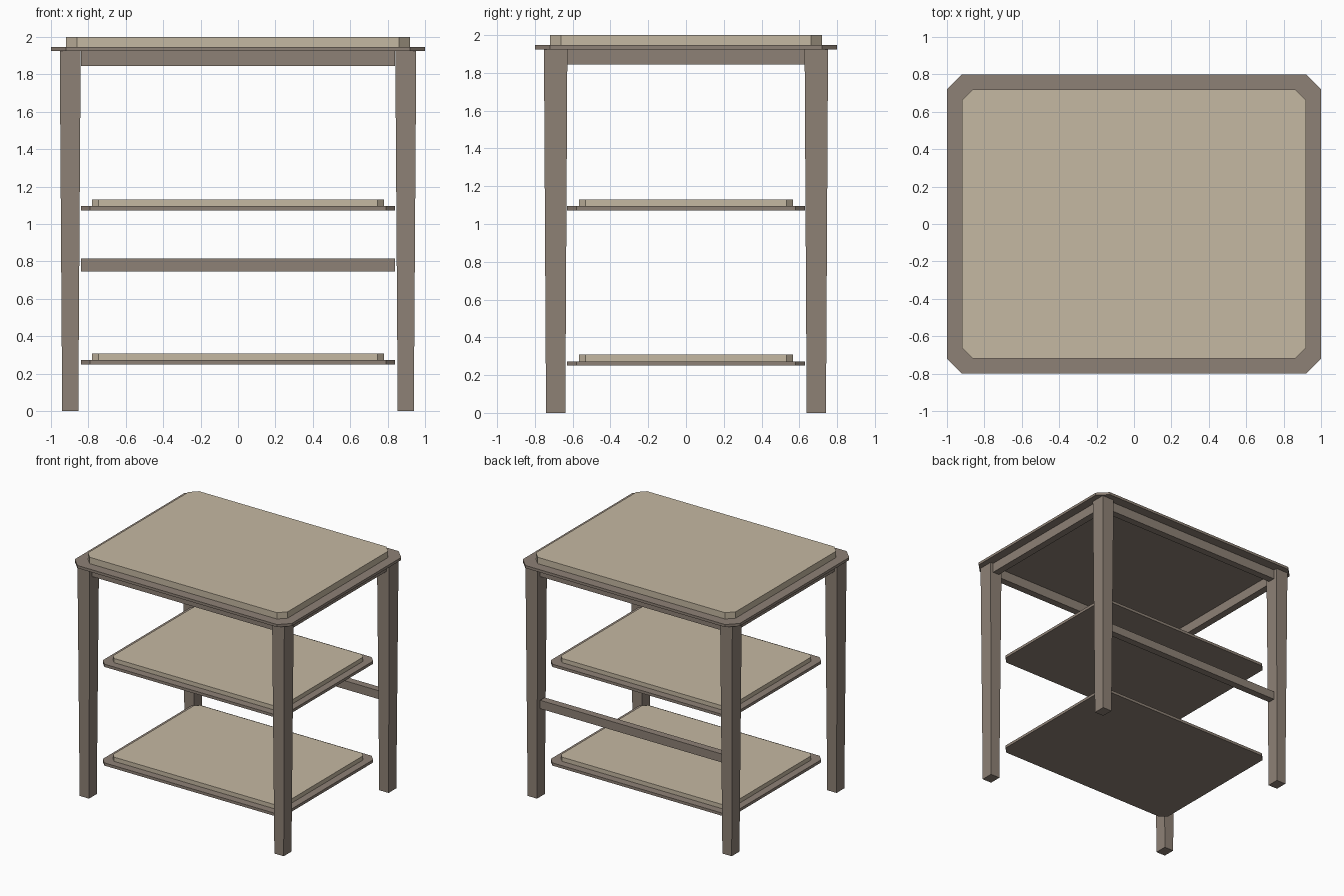
import bpy

if "Cube" in bpy.data.objects:
    bpy.data.objects.remove(bpy.data.objects["Cube"])


def material(name, rgb):
    m = bpy.data.materials.new(name)
    m.diffuse_color = (*rgb, 1)
    m.use_nodes = True
    m.node_tree.nodes["Principled BSDF"].inputs["Base Color"].default_value = m.diffuse_color
    return m


WOOD = material("dark_wood", (0.27, 0.22, 0.18))
PANEL = material("pale_panel", (0.56, 0.48, 0.36))


def loft(name, bottom, top, z0, z1, mat):
    """Solid between two matching outlines at heights z0 and z1."""
    n = len(bottom)
    verts = [(x, y, z0) for x, y in bottom] + [(x, y, z1) for x, y in top]
    faces = [tuple(reversed(range(n))), tuple(range(n, 2 * n))]
    faces += [(i, (i + 1) % n, n + (i + 1) % n, n + i) for i in range(n)]
    mesh = bpy.data.meshes.new(name)
    mesh.from_pydata(verts, [], faces)
    mesh.materials.append(mat)
    ob = bpy.data.objects.new(name, mesh)
    bpy.context.collection.objects.link(ob)
    return ob


def rect(cx, cy, hx, hy):
    return [(cx - hx, cy - hy), (cx + hx, cy - hy), (cx + hx, cy + hy), (cx - hx, cy + hy)]


def board(name, hx, hy, c, z0, z1, mat):
    """Flat board with its four corners cut off."""
    o = [(-hx + c, -hy), (hx - c, -hy), (hx, -hy + c), (hx, hy - c),
         (hx - c, hy), (-hx + c, hy), (-hx, hy - c), (-hx, -hy + c)]
    return loft(name, o, o, z0, z1, mat)


def bar(name, cx, cy, hx, hy, z0, z1):
    o = rect(cx, cy, hx, hy)
    return loft(name, o, o, z0, z1, WOOD)


# Table top: thin rim board with a raised panel
board("top_rim", 1.0, 0.8, 0.08, 1.925, 1.947, WOOD)
board("top_panel", 0.92, 0.72, 0.058, 1.947, 2.0, PANEL)

# Two shelves, built like the top
for name, z in (("lower_shelf", 0.25), ("middle_shelf", 1.072)):
    board(name + "_rim", 0.84, 0.63, 0.05, z, z + 0.023, WOOD)
    board(name + "_panel", 0.78, 0.566, 0.034, z + 0.023, z + 0.058, PANEL)

# Tapered legs and aprons on every side
LX, LY = 0.897, 0.69
for sx, side in ((-1, "left"), (1, "right")):
    for sy, end in ((-1, "front"), (1, "back")):
        loft(f"{end}_{side}_leg", rect(sx * LX, sy * LY, 0.043, 0.051),
             rect(sx * LX, sy * LY, 0.056, 0.062), 0, 1.925, WOOD)
    bar(f"{side}_apron", sx * LX, 0, 0.03, 0.63, 1.845, 1.925)
for sy, end in ((-1, "front"), (1, "back")):
    bar(f"{end}_apron", 0, sy * LY, 0.84, 0.03, 1.845, 1.925)

# Back stretcher
bar("back_stretcher", 0, LY, 0.84, 0.03, 0.745, 0.815)
